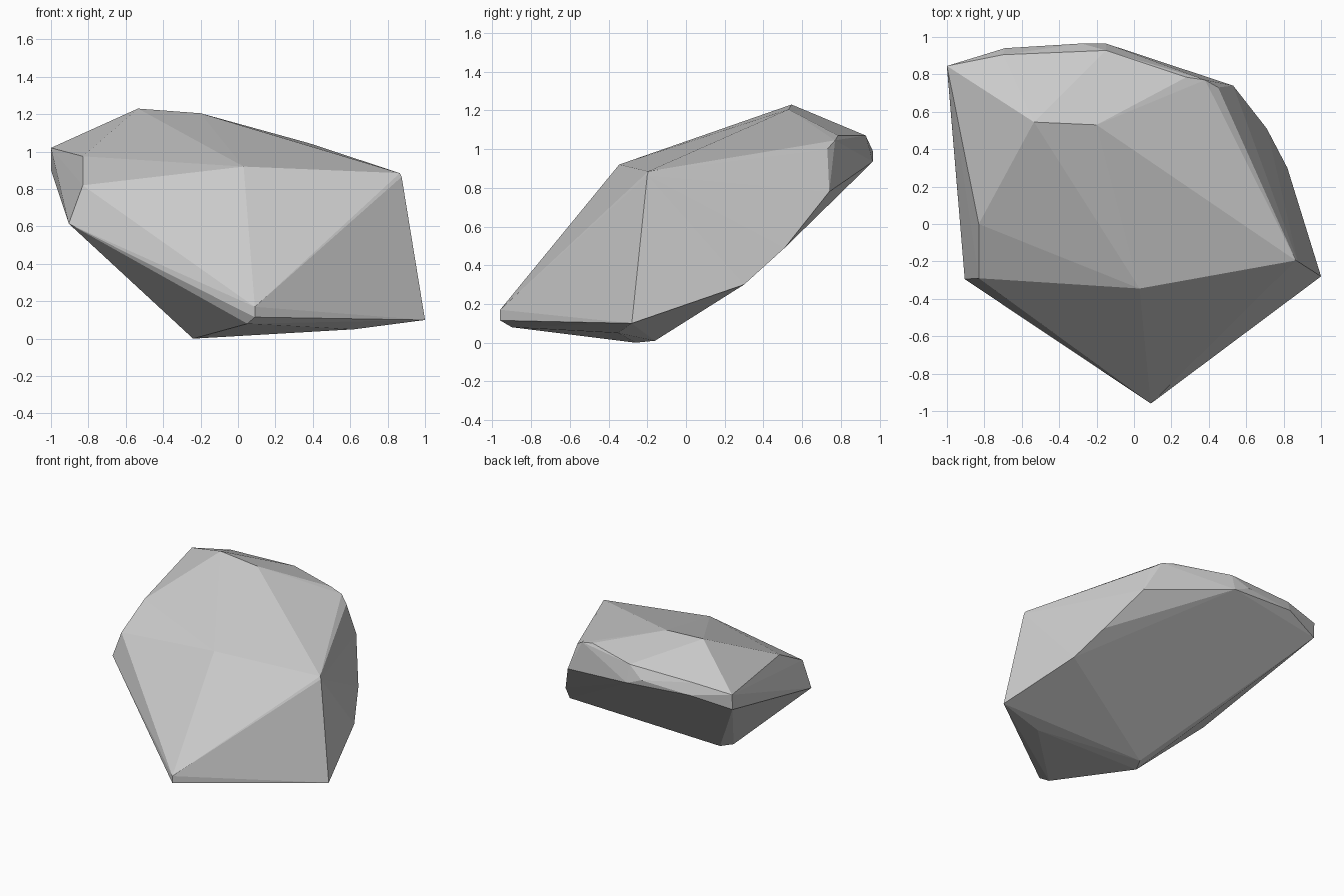
import bpy, bmesh
from math import radians

if "Cube" in bpy.data.objects:
    bpy.data.objects.remove(bpy.data.objects["Cube"])

# Corner points of the faceted boulder, grouped by region
crown = [(-.535, .545, 1.23), (-.20, .53, 1.205), (.03, -.345, .92),
         (.865, -.195, .885), (.875, -.20, .865)]
back_ridge = [(-1, .845, 1.02), (-.70, .905, 1.06), (-.15, .928, 1.07),
              (.28, .785, 1.07), (.38, .77, 1.045), (.45, .73, 1.0)]
back_rim = [(-1, .84, .90), (-.69, .94, .97), (-.28, .965, .99),
            (-.15, .965, .935), (.53, .74, .78), (.71, .51, .49), (.82, .30, .30)]
left_side = [(-.83, 0, .975), (-.83, -.29, .82), (-.905, -.295, .615)]
front_tip = [(.09, -.96, .17), (.09, -.96, .115), (.05, -.90, .08)]
base = [(1, -.28, .10), (.62, -.35, .05), (-.24, -.26, 0), (-.19, -.16, .01)]

# Wrap the corners in a convex hull
bm = bmesh.new()
for p in crown + back_ridge + back_rim + left_side + front_tip + base:
    bm.verts.new(p)
hull = bmesh.ops.convex_hull(bm, input=bm.verts)
loose = [v for v in bm.verts if not v.link_faces]
bmesh.ops.delete(bm, geom=loose, context='VERTS')

# Merge nearly coplanar triangles into broad facets
bmesh.ops.dissolve_limit(bm, angle_limit=radians(1.5), verts=bm.verts, edges=bm.edges)
bmesh.ops.recalc_face_normals(bm, faces=bm.faces)

mesh = bpy.data.meshes.new("boulder")
bm.to_mesh(mesh)
bm.free()
boulder = bpy.data.objects.new("boulder", mesh)
bpy.context.collection.objects.link(boulder)
